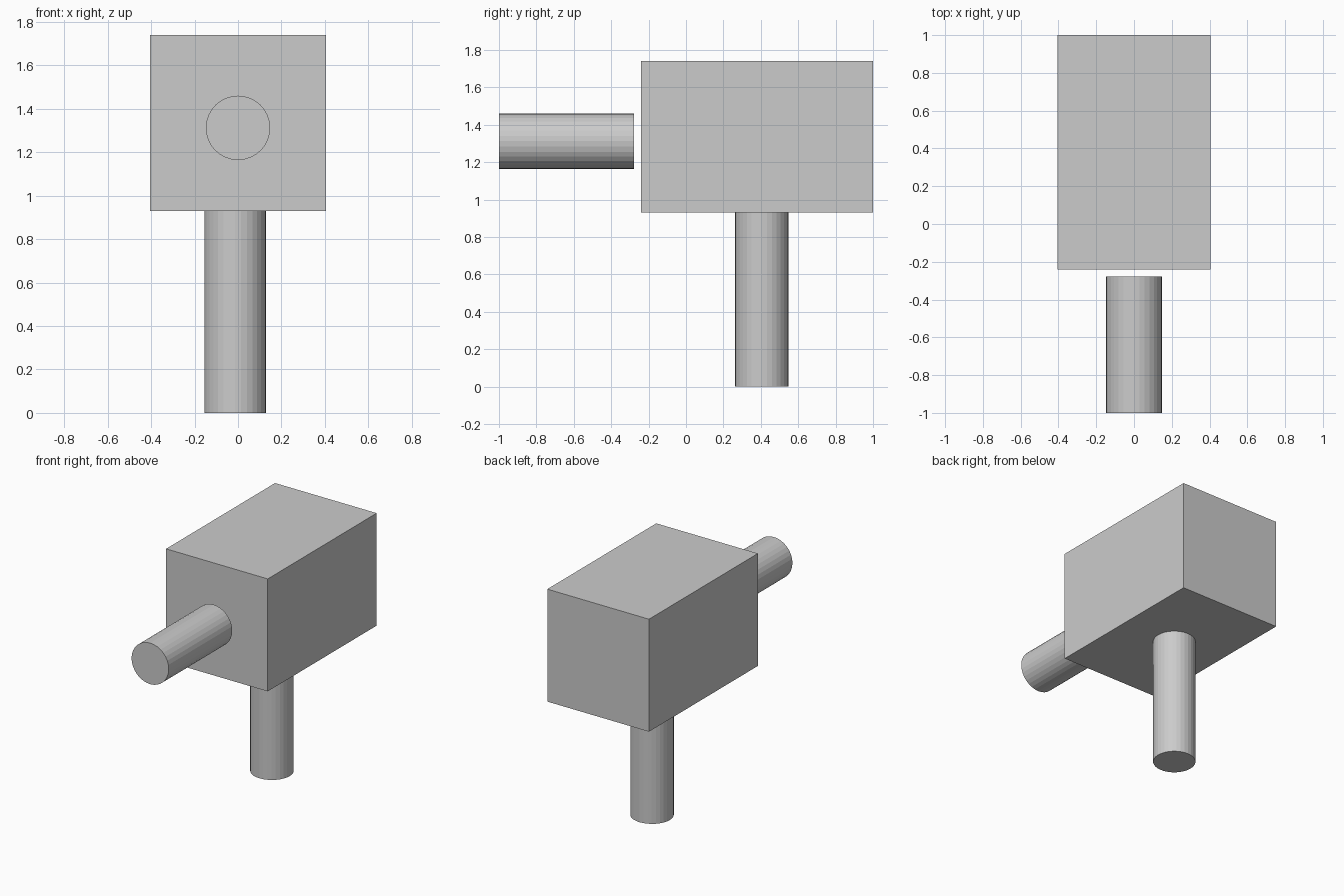
import bpy
from math import pi

cube = bpy.data.objects.get("Cube")
if cube:
    bpy.data.objects.remove(cube, do_unlink=True)

# Single plain grey
grey = bpy.data.materials.new("plain grey")
grey.use_nodes = True
colour = (0.6, 0.6, 0.6, 1)
grey.diffuse_color = colour
grey.node_tree.nodes["Principled BSDF"].inputs["Base Color"].default_value = colour


def finish(name):
    obj = bpy.context.object
    obj.name = name
    obj.data.materials.append(grey)
    return obj


def rod(name, radius, length, centre, tilt=0):
    bpy.ops.mesh.primitive_cylinder_add(
        vertices=32, radius=radius, depth=length,
        location=centre, rotation=(tilt, 0, 0))
    return finish(name)


# Box-shaped head
bpy.ops.mesh.primitive_cube_add(size=1, location=(0, 0.38, 1.335))
head = finish("head_block")
head.scale = (0.81, 1.24, 0.81)

# Front barrel, floating just ahead of the head
rod("front_barrel", 0.148, 0.723, (0, -0.6385, 1.312), pi / 2)

# Upright handle, slightly off centre
rod("handle", 0.142, 0.93, (-0.013, 0.405, 0.465))
